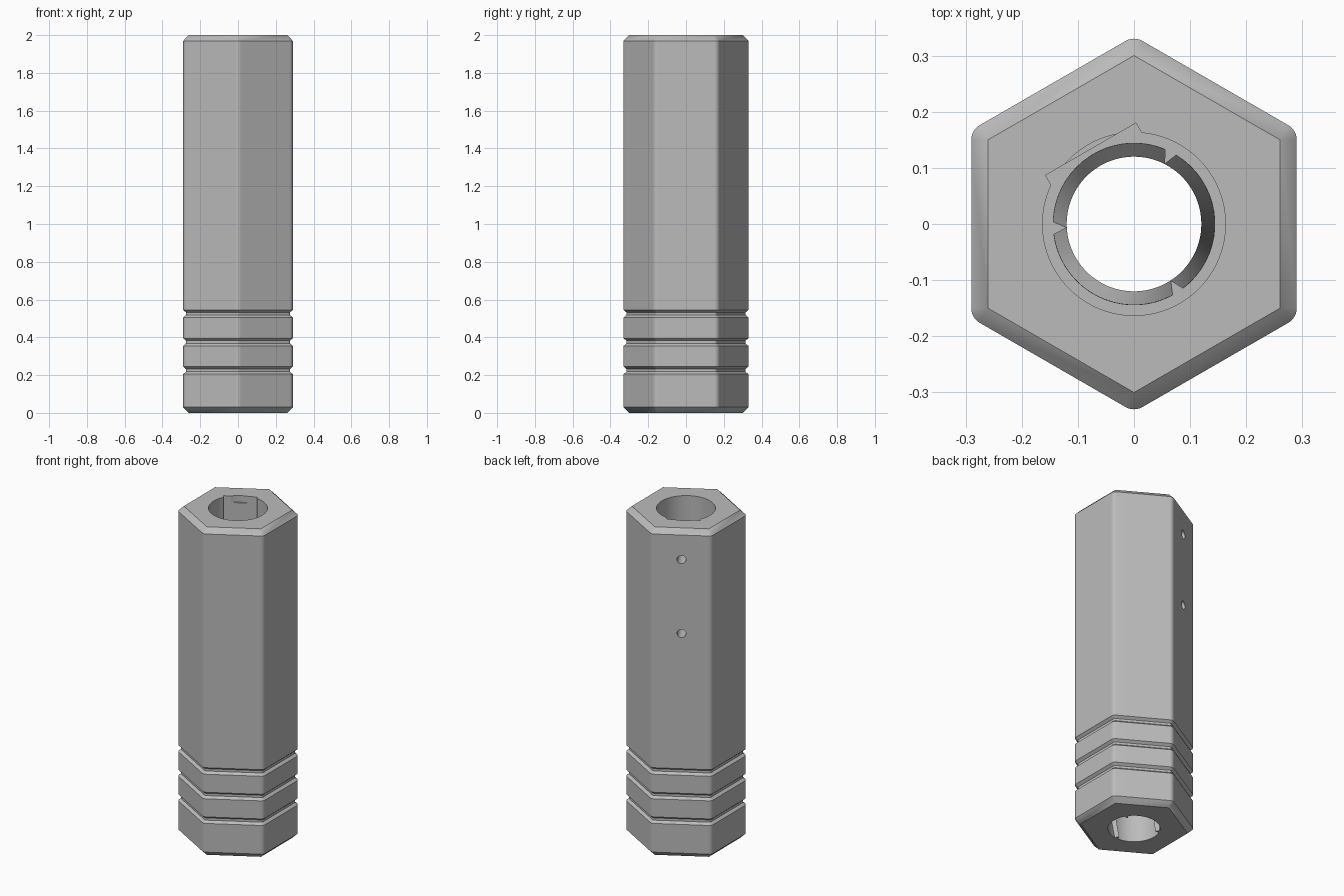
import bpy, bmesh
from math import sin, cos, pi, radians
from mathutils import Matrix, Vector

cube = bpy.data.objects.get("Cube")
if cube:
    bpy.data.objects.remove(cube, do_unlink=True)

APOTHEM, FILLET, HEIGHT = 0.29, 0.03, 2.0
FLOOR = 1.2                      # bottom of the upper socket
KEY_ANGLE = radians(120)         # side carrying the flat and the pin holes
KEY_DIST = 0.154

grey = bpy.data.materials.new("matte grey")
grey.use_nodes = True
grey.diffuse_color = (0.5, 0.5, 0.5, 1)
grey.node_tree.nodes["Principled BSDF"].inputs["Base Color"].default_value = (0.5, 0.5, 0.5, 1)


def make_object(name, bm):
    bmesh.ops.recalc_face_normals(bm, faces=bm.faces)
    mesh = bpy.data.meshes.new(name)
    bm.to_mesh(mesh)
    bm.free()
    mesh.materials.append(grey)
    obj = bpy.data.objects.new(name, mesh)
    bpy.context.collection.objects.link(obj)
    return obj


def loft(name, rings):
    """Skin a stack of equal-length rings and cap both ends."""
    bm = bmesh.new()
    rows = [[bm.verts.new(p) for p in ring] for ring in rings]
    n = len(rows[0])
    for low, high in zip(rows, rows[1:]):
        for i in range(n):
            j = (i + 1) % n
            bm.faces.new((low[i], low[j], high[j], high[i]))
    bm.faces.new(rows[0][::-1])
    bm.faces.new(rows[-1])
    bmesh.ops.remove_doubles(bm, verts=bm.verts, dist=1e-5)
    return make_object(name, bm)


def hex_ring(inset, z, steps=6):
    """Hexagon with rounded corners, shrunk by inset."""
    centre = (APOTHEM - FILLET) / cos(pi / 6)
    r = FILLET - inset
    pts = []
    for k in range(6):
        a = pi / 2 + k * pi / 3
        for s in range(steps + 1):
            b = a - pi / 6 + s * pi / 3 / steps
            pts.append((centre * cos(a) + r * cos(b), centre * sin(a) + r * sin(b), z))
    return pts


def rifled_ring(z, radius=0.144, tip=0.12, arc=18):
    """Circle with three inward ridges, turned in proportion to height."""
    turn = radians(63) + radians(150) * (z - FLOOR) / FLOOR
    half = radians(4.4)
    pts = []
    for k in range(3):
        a = turn + k * 2 * pi / 3
        pts.append((tip * cos(a), tip * sin(a), z))
        for s in range(arc + 1):
            b = a + half + s * (2 * pi / 3 - 2 * half) / arc
            pts.append((radius * cos(b), radius * sin(b), z))
    return pts


def cylinder(name, radius, length, matrix, segments=64):
    bm = bmesh.new()
    bmesh.ops.create_cone(bm, cap_ends=True, segments=segments, radius1=radius,
                          radius2=radius, depth=length, matrix=matrix)
    return make_object(name, bm)


def key_box(name, d0, d1, width, z0, z1):
    """Box spanning distances d0..d1 from the axis toward the keyed side."""
    centre = Vector(((d0 + d1) / 2, 0, (z0 + z1) / 2))
    bm = bmesh.new()
    bmesh.ops.create_cube(bm, size=1, matrix=Matrix.Rotation(KEY_ANGLE, 4, "Z")
                          @ Matrix.Translation(centre)
                          @ Matrix.Diagonal((d1 - d0, width, z1 - z0, 1)))
    return make_object(name, bm)


def select_only(obj):
    bpy.ops.object.select_all(action="DESELECT")
    obj.select_set(True)
    bpy.context.view_layer.objects.active = obj


def combine(target, tool, operation="DIFFERENCE"):
    tool.hide_render = True
    mod = target.modifiers.new(operation.lower(), "BOOLEAN")
    mod.operation, mod.object, mod.solver = operation, tool, "EXACT"
    select_only(target)
    bpy.ops.object.modifier_apply(modifier=mod.name)
    bpy.data.objects.remove(tool, do_unlink=True)


# Hexagonal body: chamfered ends and three grip grooves
levels = [(FILLET, 0), (0, 0.03)]
for mid in (0.225, 0.375, 0.525):
    levels += [(0, mid - 0.02), (0.015, mid - 0.007), (0.015, mid + 0.007), (0, mid + 0.02)]
levels += [(0, HEIGHT - 0.03), (FILLET, HEIGHT)]
body = loft("hexagonal_body", [hex_ring(d, z) for d, z in levels])

# Rifled lower bore
steps = 40
z0, z1 = -0.02, FLOOR + 0.03
combine(body, loft("bore_cutter", [rifled_ring(z0 + (z1 - z0) * i / steps) for i in range(steps + 1)]))

# Wider upper socket with a flat on the keyed side
top = HEIGHT + 0.05
socket = cylinder("socket_cutter", 0.163, top - FLOOR,
                  Matrix.Translation((0, 0, (top + FLOOR) / 2)), 96)
combine(socket, key_box("flat_pad", KEY_DIST, 0.25, 0.4, FLOOR - 0.1, HEIGHT - 0.04))
combine(socket, key_box("flat_slot", 0.05, KEY_DIST, 0.186, FLOOR + 0.002, top - 0.01), "UNION")
combine(body, socket)

# Two pin holes through the keyed side
for z in (1.37, 1.82):
    place = (Matrix.Rotation(KEY_ANGLE, 4, "Z") @ Matrix.Translation((0.24, 0, z))
             @ Matrix.Rotation(pi / 2, 4, "Y"))
    combine(body, cylinder("pin_hole_cutter", 0.025, 0.24, place, 24))

# Smooth round surfaces while keeping flats and edges crisp
select_only(body)
bpy.ops.object.shade_smooth_by_angle(angle=radians(25))
weighted = body.modifiers.new("weighted normals", "WEIGHTED_NORMAL")
weighted.keep_sharp = True
